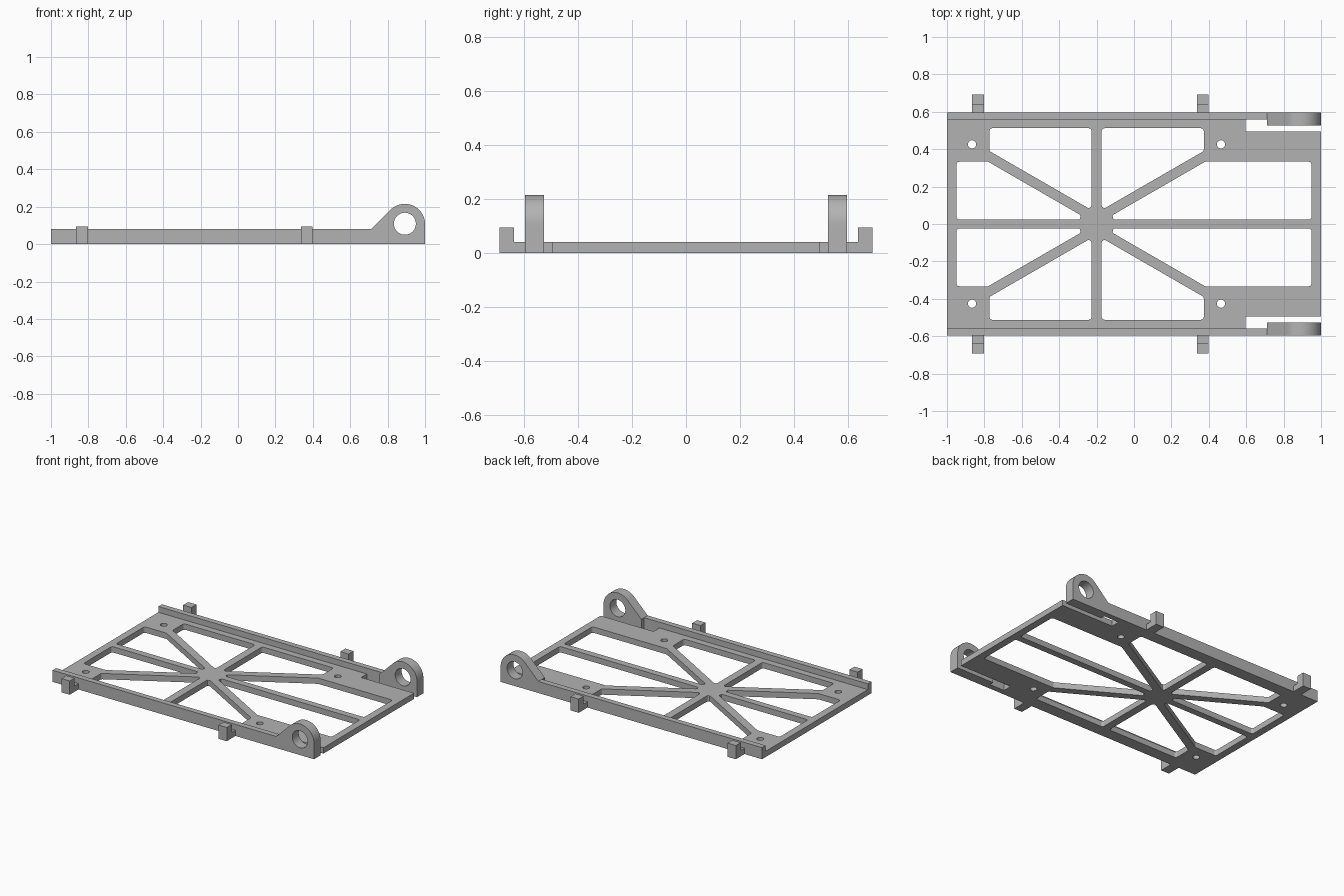
import bpy, bmesh, math
from mathutils import Matrix, Vector

if "Cube" in bpy.data.objects:
    bpy.data.objects.remove(bpy.data.objects["Cube"])

grey = bpy.data.materials.new("light_grey")
grey.diffuse_color = (0.45, 0.45, 0.45, 1)
grey.use_nodes = True
grey.node_tree.nodes["Principled BSDF"].inputs["Base Color"].default_value = grey.diffuse_color


def circle(cx, cy, r, n=32):
    return [(cx + r * math.cos(2 * math.pi * i / n), cy + r * math.sin(2 * math.pi * i / n))
            for i in range(n)]


def rounded(pts, r=0.015, n=5):
    """Round every corner of a polygon with radius r."""
    out = []
    for i, p in enumerate(pts):
        p = Vector(p)
        a = (Vector(pts[i - 1]) - p).normalized()
        b = (Vector(pts[(i + 1) % len(pts)]) - p).normalized()
        half = a.angle(b) / 2
        c = p + (a + b).normalized() * (r / math.sin(half))
        t0, t1 = p + a * (r / math.tan(half)) - c, p + b * (r / math.tan(half)) - c
        for k in range(n + 1):
            out.append(tuple(c + t0.lerp(t1, k / n).normalized() * r))
    return out


def prism(name, loops, lo, hi, matrix=Matrix()):
    """Extrude an outline with holes from lo to hi, then map it with matrix."""
    cu = bpy.data.curves.new(name, 'CURVE')
    cu.dimensions, cu.fill_mode, cu.extrude = '2D', 'BOTH', (hi - lo) / 2
    for pts in loops:
        sp = cu.splines.new('POLY')
        sp.points.add(len(pts) - 1)
        for q, p in zip(sp.points, pts):
            q.co = (p[0], p[1], 0, 1)
        sp.use_cyclic_u = True
    tmp = bpy.data.objects.new(name + "_curve", cu)
    bpy.context.collection.objects.link(tmp)
    me = bpy.data.meshes.new_from_object(tmp.evaluated_get(bpy.context.evaluated_depsgraph_get()))
    bpy.data.objects.remove(tmp)
    me.transform(matrix @ Matrix.Translation((0, 0, (lo + hi) / 2)))
    bm = bmesh.new()
    bm.from_mesh(me)
    bmesh.ops.remove_doubles(bm, verts=bm.verts, dist=1e-5)
    bmesh.ops.recalc_face_normals(bm, faces=bm.faces)
    bm.to_mesh(me)
    bm.free()
    me.materials.clear()
    me.materials.append(grey)
    ob = bpy.data.objects.new(name, me)
    bpy.context.collection.objects.link(ob)
    bpy.ops.object.select_all(action='DESELECT')
    ob.select_set(True)
    bpy.context.view_layer.objects.active = ob
    bpy.ops.object.shade_smooth_by_angle(angle=math.radians(30))
    return ob


# Base plate: notched outline, eight windows leaving the spokes, four screw holes
T, HUB, SLOPE = 0.04, -0.2, math.tan(math.radians(30))
outline = [(-1, -0.558), (0.595, -0.558), (0.595, -0.495), (1, -0.495),
           (1, 0.495), (0.595, 0.495), (0.595, 0.558), (-1, 0.558)]
loops = [outline]
for sx, end in ((-1, 0.749), (1, 1.149)):
    for sy in (-1, 1):
        long_win = [(end, 0.023), (end, 0.333), (0.58, 0.333),
                    (0.58 - 0.31 / SLOPE, 0.023)]
        short_win = [(0.027, 0.512), (0.573, 0.512), (0.573, 0.39),
                     (0.027, 0.39 - 0.546 * SLOPE)]
        for win in (long_win, short_win):
            loops.append(rounded([(HUB + sx * x, sy * y) for x, y in win]))
for x in (-0.866, 0.465):
    for y in (-0.426, 0.426):
        loops.append(circle(x, y, 0.022, 24))
prism("base_plate", loops, 0, T)

# Hinge ear profile in x-z: tangent ramp, round top, straight outer end
CX, CZ, R = 0.892, 0.107, 0.108
arc = [(CX + R * math.cos(math.radians(a)), CZ + R * math.sin(math.radians(a)))
       for a in range(0, 136, 5)]
ear = [(0.711, 0), (1, 0)] + arc + [(0.711, 0.08)]

for side, s in (("front", -1), ("back", 1)):
    # Maps profile (x, z) with depth along +y or -y
    xz = Matrix(((1, 0, 0, 0), (0, 0, s, 0), (0, 1, 0, 0), (0, 0, 0, 1)))
    # Maps profile (y, z) with depth along x
    yz = Matrix(((0, 0, 1, 0), (s, 0, 0, 0), (0, 1, 0, 0), (0, 0, 0, 1)))
    prism(side + "_rail", [[(-1, 0), (0.711, 0), (0.711, 0.08), (-1, 0.08)]], 0.558, 0.597, xz)
    prism(side + "_hinge_ear", [ear, circle(CX, CZ + 0.002, 0.059)], 0.527, 0.597, xz)
    # Outer clips with a raised lip
    clip = [(0.597, 0), (0.692, 0), (0.692, 0.095), (0.638, 0.095), (0.638, T), (0.597, T)]
    for end, x in (("left", -0.866), ("right", 0.336)):
        prism(f"{side}_{end}_clip", [clip], x, x + 0.063, yz)
